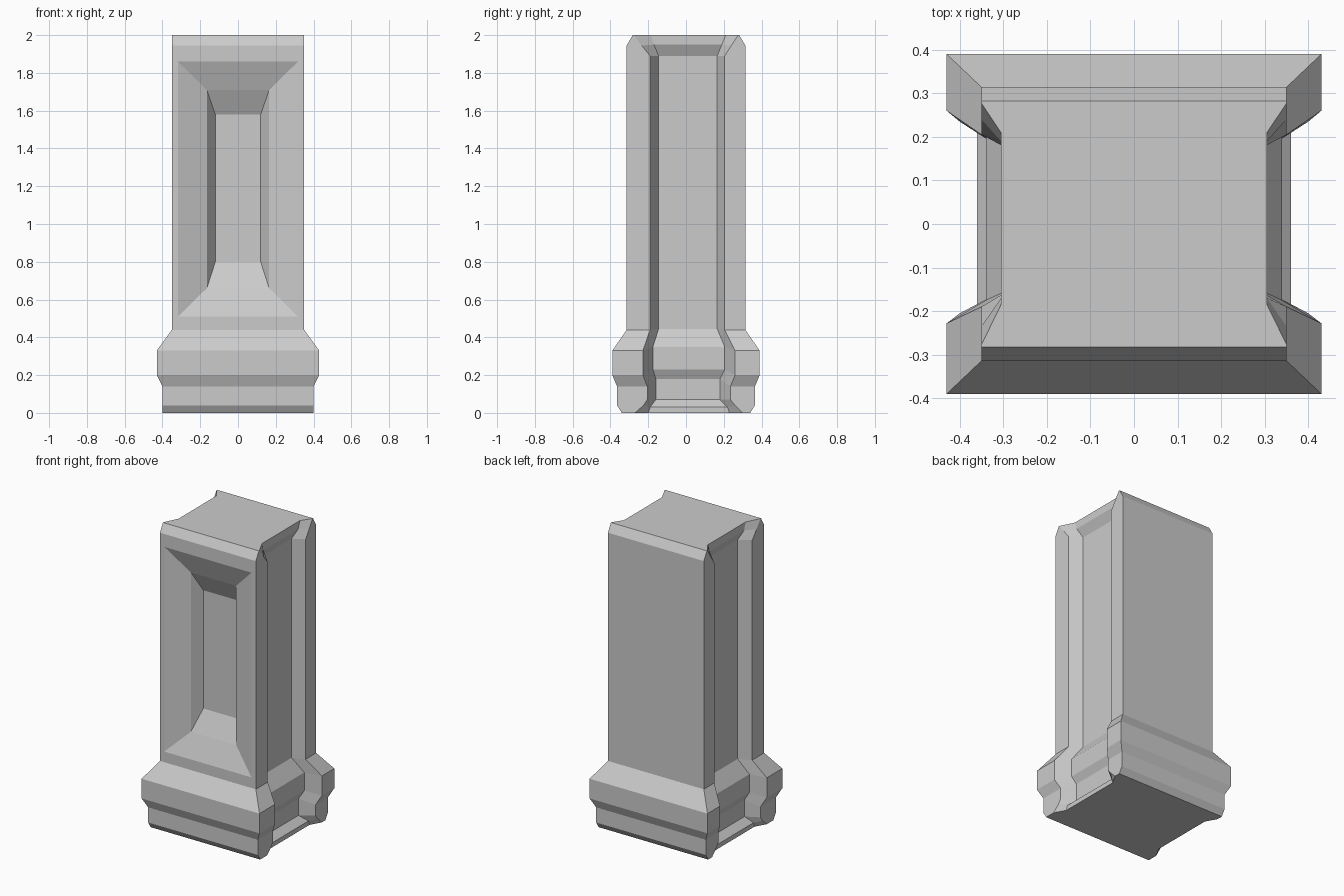
import bpy, bmesh

if "Cube" in bpy.data.objects:
    bpy.data.objects.remove(bpy.data.objects["Cube"])

# Pillar sections, bottom to top:
# outer z, half width, half depth, floor z, floor x,
# groove lip y (front, back), groove floor y (front, back)
sections = [
    (0.00, 0.40, 0.34, 0.00, 0.36, -0.27, 0.30, -0.20, 0.23),
    (0.04, 0.40, 0.365, 0.03, 0.36, -0.225, 0.26, -0.19, 0.22),
    (0.07, 0.40, 0.365, 0.07, 0.315, -0.205, 0.235, -0.16, 0.18),
    (0.14, 0.40, 0.365, 0.18, 0.315, -0.205, 0.235, -0.16, 0.18),
    (0.20, 0.43, 0.39, 0.23, 0.34, -0.228, 0.26, -0.175, 0.205),
    (0.33, 0.43, 0.39, 0.35, 0.34, -0.228, 0.26, -0.175, 0.205),
    (0.44, 0.35, 0.314, 0.445, 0.275, -0.19, 0.205, -0.145, 0.165),
    (1.89, 0.35, 0.314, 1.89, 0.275, -0.19, 0.205, -0.145, 0.165),
    (1.945, 0.35, 0.314, 1.95, 0.305, -0.235, 0.24, -0.17, 0.19),
    (2.00, 0.35, 0.282, 2.00, 0.305, -0.277, 0.277, -0.185, 0.21),
]
SHAFT = 6  # section where the plain shaft starts

bm = bmesh.new()


def section_ring(zo, w, d, zf, xf, lip_f, lip_b, in_f, in_b):
    """Cross-section: right side front to back, then mirrored left side."""
    right = [(w, -d, zo), (w, lip_f, zo), (xf, in_f, zf),
             (xf, in_b, zf), (w, lip_b, zo), (w, d, zo)]
    left = [(-x, y, z) for x, y, z in reversed(right)]
    return [bm.verts.new(p) for p in right + left]


def bridge(a, b, skip=()):
    n = len(a)
    for i in range(n):
        if i not in skip:
            j = (i + 1) % n
            bm.faces.new((a[i], a[j], b[j], b[i]))


# Lofted body with moulded base and side grooves
rings = [section_ring(*s) for s in sections]
for k in range(len(rings) - 1):
    bridge(rings[k], rings[k + 1], skip=(11,) if k == SHAFT else ())
bm.faces.new(rings[0][::-1])
bm.faces.new(rings[-1])

# Stepped recess in the front of the shaft: half width, y, bottom z, top z
lo, hi = rings[SHAFT], rings[SHAFT + 1]
loop = [lo[11], lo[0], hi[0], hi[11]]
for w, y, z0, z1 in [(0.318, -0.314, 0.51, 1.86),
                     (0.165, -0.255, 0.66, 1.71),
                     (0.12, -0.19, 0.80, 1.58)]:
    inner = [bm.verts.new(p) for p in
             ((-w, y, z0), (w, y, z0), (w, y, z1), (-w, y, z1))]
    bridge(loop, inner)
    loop = inner
bm.faces.new(loop)

bmesh.ops.triangulate(bm, faces=[f for f in bm.faces if len(f.verts) > 4])
bmesh.ops.recalc_face_normals(bm, faces=bm.faces)

mesh = bpy.data.meshes.new("pillar")
bm.to_mesh(mesh)
bm.free()
bpy.context.collection.objects.link(bpy.data.objects.new("pillar", mesh))
